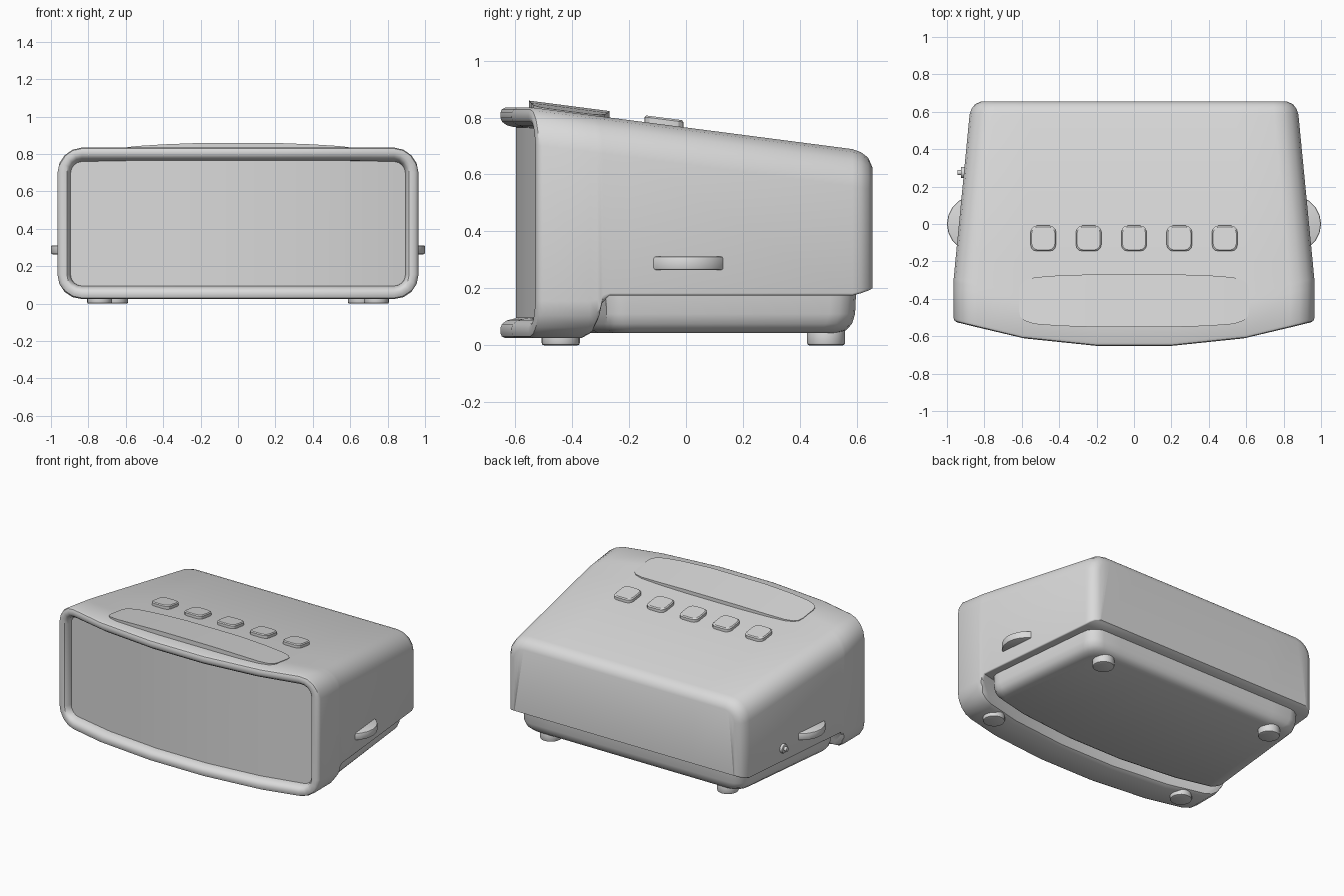
import bpy, bmesh, math
from mathutils import Vector

cube = bpy.data.objects.get("Cube")
if cube:
    bpy.data.objects.remove(cube, do_unlink=True)

grey = bpy.data.materials.new("light_grey")
grey.use_nodes = True
grey.diffuse_color = (0.7, 0.7, 0.7, 1)
for node in grey.node_tree.nodes:
    if node.type == 'BSDF_PRINCIPLED':
        node.inputs["Base Color"].default_value = (0.7, 0.7, 0.7, 1)


def finish(name, bm, angle=35):
    bmesh.ops.recalc_face_normals(bm, faces=bm.faces)
    mesh = bpy.data.meshes.new(name)
    bm.to_mesh(mesh)
    bm.free()
    mesh.materials.append(grey)
    obj = bpy.data.objects.new(name, mesh)
    bpy.context.collection.objects.link(obj)
    bpy.ops.object.select_all(action='DESELECT')
    obj.select_set(True)
    bpy.context.view_layer.objects.active = obj
    bpy.ops.object.shade_smooth_by_angle(angle=math.radians(angle))
    return obj


def loft(name, rings, angle=35):
    """Skin closed rings; each ring is an upper row then the lower row reversed,
    so the ends are closed with strips that follow the curve."""
    bm = bmesh.new()
    rows = [[bm.verts.new(p) for p in ring] for ring in rings]
    n = len(rows[0])
    for a, b in zip(rows, rows[1:]):
        for i in range(n):
            j = (i + 1) % n
            bm.faces.new((a[i], a[j], b[j], b[i]))
    for row in (rows[0], rows[-1]):
        for i in range(n // 2 - 1):
            bm.faces.new((row[i], row[i + 1], row[n - 2 - i], row[n - 1 - i]))
    return finish(name, bm, angle)


# Shape rules of the case
def front_curve(x):
    pts = [(0, -0.652), (0.2, -0.652), (0.6, -0.61), (0.97, -0.52)]
    x = abs(x)
    for (xa, ya), (xb, yb) in zip(pts, pts[1:]):
        if x <= xb:
            return ya + (yb - ya) * (x - xa) / (xb - xa)
    return pts[-1][1]


def top_z(y):
    return min(0.835, 0.765 - 0.13 * y)


def half_width(y):
    return 0.965 - max(0, y + 0.3) * 0.097


def section(y, low, inset=0, low_radius=0.13, curved=True):
    """Rounded cross-section; curved ones follow the bowed front at depth y."""
    w = half_width(y - 0.52 if curved else y) - inset

    def row(radius, upper):
        right = [(w * 0.207, 0), (w * 0.62, 0)]
        for k in range(5):
            a = math.radians(90 - k * 22.5)
            right.append((w - radius + radius * math.cos(a), radius * (1 - math.sin(a))))
        pts = []
        for x, drop in [(-x, d) for x, d in reversed(right)] + right:
            py = front_curve(x) + y if curved else y
            pts.append((x, py, top_z(py) - inset - drop if upper else low + drop))
        return pts
    return row(0.13 - inset, True) + row(low_radius, False)[::-1]


def rim(depth, inset):
    return section(depth, 0.025 + inset, inset, 0.13 - inset)


# Case: rounded bezel, stepped lip below, tapering body and rounded back
case = [rim(0.062, 0.07), rim(0.045, 0.068), rim(0.022, 0.062), rim(0.006, 0.05),
        rim(0, 0.036), rim(0, 0.018), rim(0.005, 0.006), rim(0.018, 0), rim(0.185, 0)]
for depth, low, radius in [(0.21, 0.04, 0.12), (0.222, 0.08, 0.08),
                           (0.23, 0.145, 0.03), (0.255, 0.175, 0.008)]:
    case.append(section(depth, low, 0, radius))
for y, low, inset in [(-0.2, 0.175, 0), (0.585, 0.175, 0), (0.615, 0.183, 0.007),
                      (0.64, 0.192, 0.023), (0.655, 0.2, 0.055)]:
    case.append(section(y, low, inset, 0.008, False))
loft("case", case)

# Screen set back inside the bezel
loft("screen", [rim(0.054, 0.07), rim(0.068, 0.07)])


# Base pan under the case
def pan_ring(z, inset):
    back, front = 0.598 - inset, 0.262 + inset * 0.6
    corner = 0.09
    wb, wf = 0.83 - inset, 0.905 - inset
    right = [(0.2, back), (0.6, back)]
    for k in range(5):
        a = math.radians(90 - k * 22.5)
        right.append((wb - corner + corner * math.cos(a), back - corner + corner * math.sin(a)))
    low = [(x, front_curve(x) + front) for x in (0.2, 0.6, wf - 0.08, wf - 0.03)]
    low += [(wf - 0.008, front_curve(wf) + front + 0.02), (wf, front_curve(wf) + front + 0.05),
            (wf - 0.002, front_curve(wf) + front + 0.08)]
    upper = [(-x, y, z) for x, y in reversed(right)] + [(x, y, z) for x, y in right]
    lower = [(-x, y, z) for x, y in reversed(low)] + [(x, y, z) for x, y in low]
    return upper + lower[::-1]


loft("base_pan", [pan_ring(z, i) for z, i in
                  [(0.2, 0), (0.11, 0.004), (0.075, 0.015), (0.053, 0.036), (0.043, 0.07)]])


# Snooze bar, domed along its length
def bar_ring(lift, shrink):
    half = [(0.2, 0.141), (0.4, 0.135), (0.53, 0.125), (0.585, 0.108), (0.608, 0.085), (0.615, 0.055)]
    cols = [(-x, d) for x, d in reversed(half)] + half

    def place(x, y):
        dome = 0.022 * (1 - (x / 0.62) ** 2) + 0.003
        return (x * (1 - shrink), y, 0.765 - 0.13 * y + (dome if lift else -0.03))
    return ([place(x, -0.41 + d - shrink) for x, d in cols]
            + [place(x, -0.41 - d + shrink) for x, d in cols][::-1])


loft("snooze_bar", [bar_ring(False, 0), bar_ring(True, 0)])


# Row of five rounded buttons
def button_ring(cx, lift, inset):
    h, r = 0.068 - inset, 0.034
    pts = []
    for quarter, (sx, sy) in enumerate([(-1, 1), (1, 1), (1, -1), (-1, -1)]):
        for k in range(4):
            a = math.radians(180 - quarter * 90 - k * 30)
            x = sx * (h - r) + r * math.cos(a)
            y = -0.077 + sy * (h - r) + r * math.sin(a)
            pts.append((cx + x, y, 0.765 - 0.13 * y + lift))
    return pts


for i in range(5):
    loft("button_%d" % (i + 1), [button_ring((i - 2) * 0.2425, lift, inset) for lift, inset in
                                 [(-0.03, 0), (0.018, 0), (0.024, 0.006)]], 30)


def disc(name, centre, radius, depth, axis='Z', sides=20, bevel=0.008):
    bm = bmesh.new()
    bmesh.ops.create_cone(bm, cap_ends=True, segments=sides, radius1=radius, radius2=radius, depth=depth)
    rims = [e for e in bm.edges if abs(e.verts[0].co.z - e.verts[1].co.z) < 0.001]
    bmesh.ops.bevel(bm, geom=rims, offset=bevel, segments=2, affect='EDGES', profile=0.5)
    for v in bm.verts:
        if axis == 'X':
            v.co = Vector((v.co.z, v.co.y, -v.co.x))
        v.co += Vector(centre)
    return finish(name, bm)


# Thumb wheels, feet and the side socket
for side, s in (("left", 1), ("right", -1)):
    disc(side + "_thumb_wheel", (s * 0.847, 0, 0.288), 0.153, 0.048)
    disc(side + "_front_foot", (s * 0.74, -0.44, 0.025), 0.067, 0.05)
    disc(side + "_back_foot", (s * 0.655, 0.492, 0.03), 0.067, 0.06)
disc("socket_collar", (-0.905, 0.275, 0.265), 0.03, 0.04, 'X', 12, 0.004)
disc("socket_pin", (-0.92, 0.275, 0.265), 0.014, 0.05, 'X', 12, 0.003)
